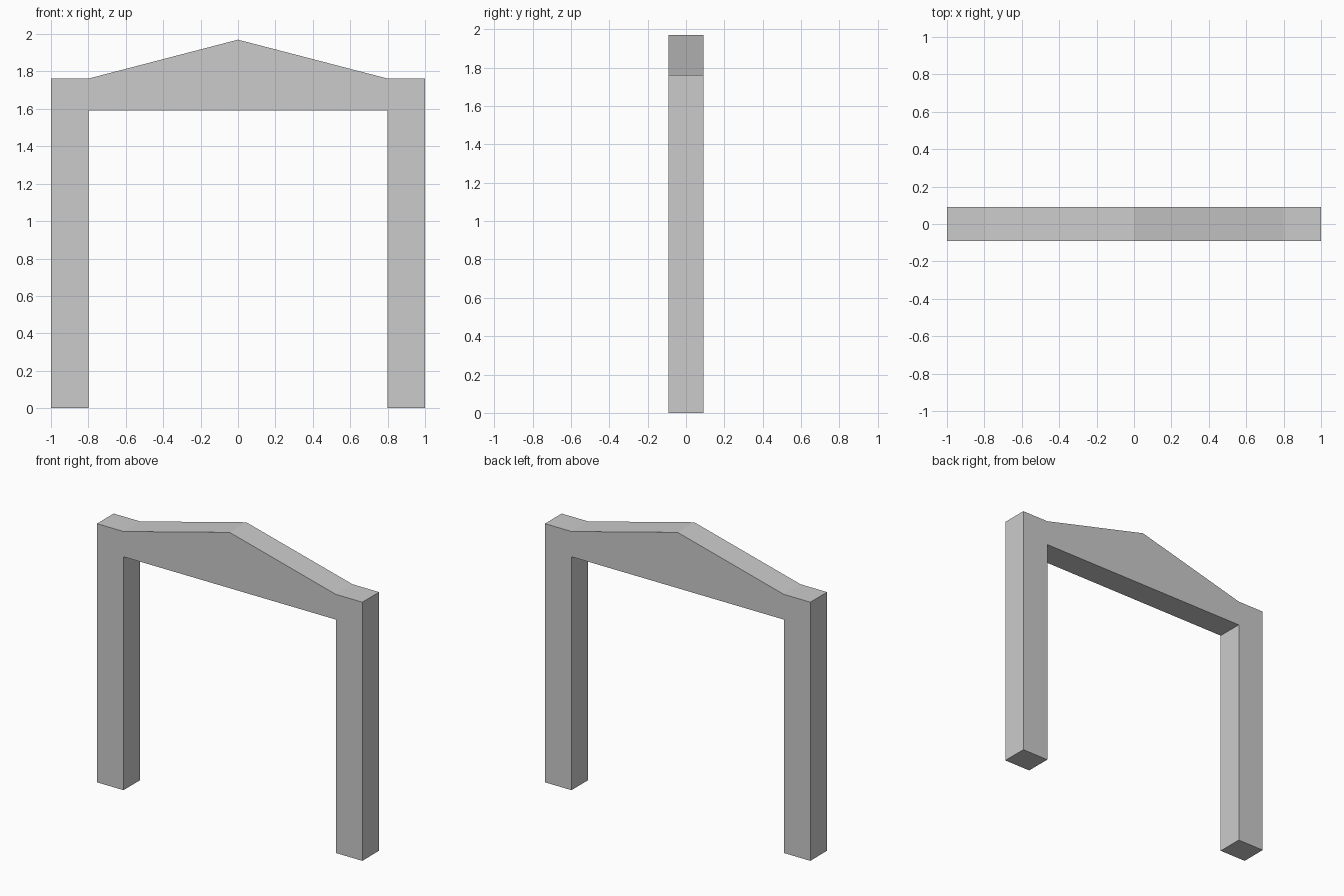
import bpy
import bmesh

if "Cube" in bpy.data.objects:
    bpy.data.objects.remove(bpy.data.objects["Cube"])

HALF_DEPTH = 0.09

# Right half of the gate outline (x, z), from the inner foot round to the ridge
right = [(0.8, 1.59), (0.8, 0), (1, 0), (1, 1.762), (0.8, 1.762)]
ridge = [(0, 1.97)]
left = [(-x, z) for x, z in reversed(right)]
outline = right + ridge + left

# Portal frame: two posts joined by a gabled lintel, extruded front to back
bm = bmesh.new()
front = bm.faces.new([bm.verts.new((x, -HALF_DEPTH, z)) for x, z in outline])
extruded = bmesh.ops.extrude_face_region(bm, geom=[front], use_keep_orig=True)
back_verts = [v for v in extruded["geom"] if isinstance(v, bmesh.types.BMVert)]
bmesh.ops.translate(bm, verts=back_verts, vec=(0, 2 * HALF_DEPTH, 0))
bmesh.ops.recalc_face_normals(bm, faces=bm.faces)

mesh = bpy.data.meshes.new("gabled_gate_frame")
bm.to_mesh(mesh)
bm.free()
bpy.context.collection.objects.link(bpy.data.objects.new("gabled_gate_frame", mesh))
